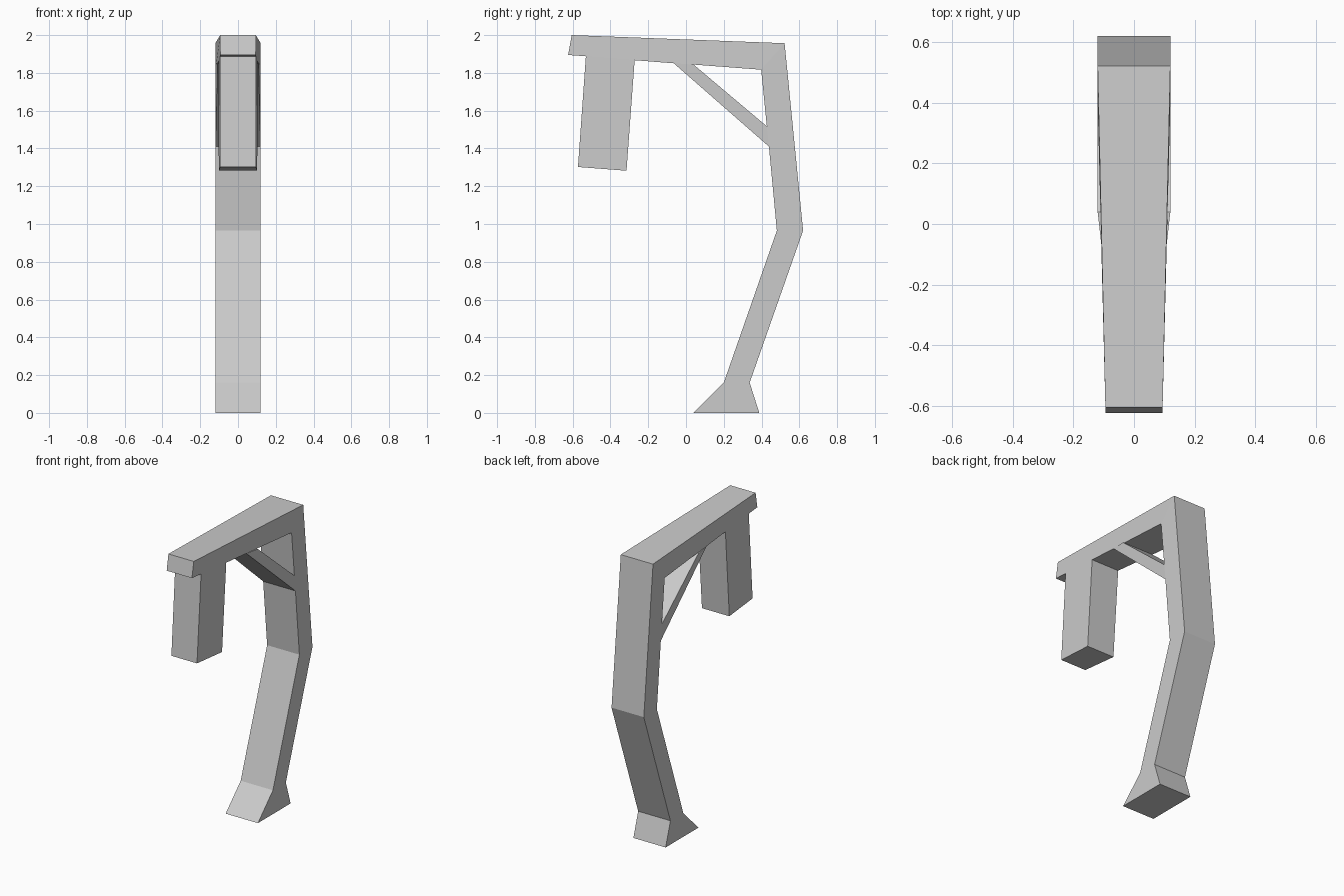
import bpy, bmesh

if "Cube" in bpy.data.objects:
    bpy.data.objects.remove(bpy.data.objects["Cube"])

WIDE = 0.12          # half width of the post


def taper(y):
    """Half width of the arm, narrowing towards the front."""
    return WIDE if y >= 0.4 else WIDE - (0.4 - y) * 0.0255


def straight(y):
    return WIDE


def slab(name, profile, width, open_edges=()):
    """Side profile (y, z) given thickness in x; joint edges stay open."""
    bm = bmesh.new()
    left = [bm.verts.new((-width(y), y, z)) for y, z in profile]
    right = [bm.verts.new((width(y), y, z)) for y, z in profile]
    bm.faces.new(left)
    bm.faces.new(right[::-1])
    n = len(profile)
    for i in range(n):
        if i not in open_edges:
            j = (i + 1) % n
            bm.faces.new((left[j], left[i], right[i], right[j]))
    # outward winding, independent of open joints
    area = sum(profile[i][0] * profile[(i + 1) % n][1]
               - profile[(i + 1) % n][0] * profile[i][1] for i in range(n))
    if area > 0:
        bmesh.ops.reverse_faces(bm, faces=bm.faces[:])
    # the left cap must face -x
    bm.normal_update()
    for f in bm.faces:
        if all(v in left for v in f.verts) and f.normal.x > 0:
            bmesh.ops.reverse_faces(bm, faces=bm.faces[:])
            break
    mesh = bpy.data.meshes.new(name)
    bm.to_mesh(mesh)
    bm.free()
    obj = bpy.data.objects.new(name, mesh)
    bpy.context.collection.objects.link(obj)
    return obj


# Shared joint points
elbow_in, elbow_out = (0.398, 1.817), (0.522, 1.957)
brace_low, brace_high = (0.439, 1.41), (0.428, 1.517)
brace_front, brace_back = (-0.065, 1.851), (0.04, 1.844)
block_front, block_back = (-0.53, 1.888), (-0.272, 1.867)

# Bent post with flared foot
slab("post", [(0.04, 0), (0.388, 0), (0.337, 0.16), (0.62, 0.965), elbow_out,
              elbow_in, brace_high, brace_low, (0.481, 0.965), (0.2, 0.16)],
     straight, {4})

# Tapered top arm
slab("arm", [(-0.624, 1.895), block_front, block_back, brace_front, brace_back,
             elbow_in, elbow_out, (-0.605, 2.0)], taper, {5})

# Diagonal brace, narrowing into the arm at its front end
slab("brace", [brace_front, brace_low, brace_high, brace_back],
     lambda y: taper(y) if y < 0 else WIDE, {1})

# Block hanging under the arm
slab("hanging_block", [(-0.572, 1.302), (-0.315, 1.282), block_back,
                       block_front], taper)
